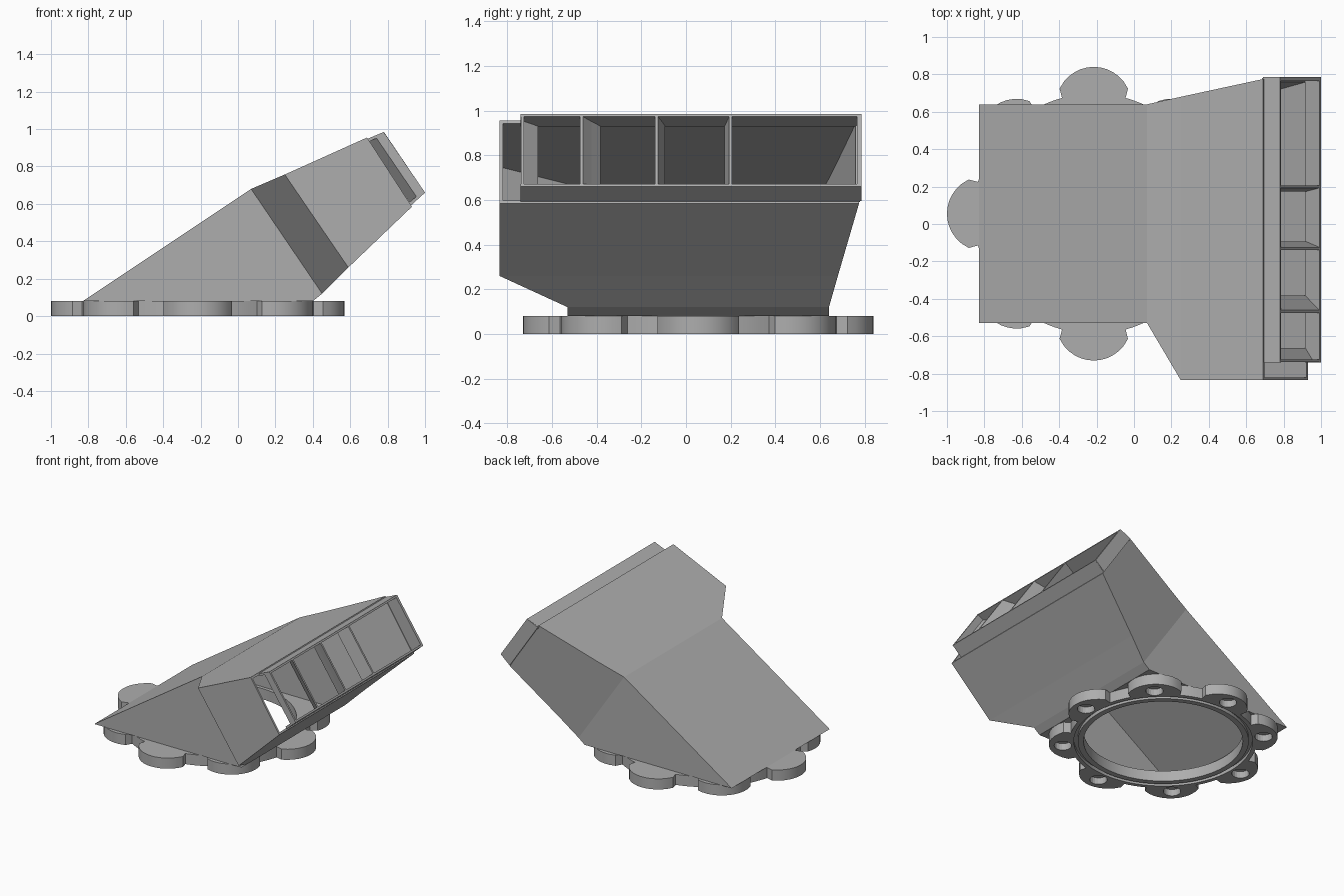
import bpy, bmesh, math

if "Cube" in bpy.data.objects:
    bpy.data.objects.remove(bpy.data.objects["Cube"])

grey = bpy.data.materials.new("plain_grey")
grey.diffuse_color = (0.42, 0.42, 0.42, 1)
grey.use_nodes = True
grey.node_tree.nodes["Principled BSDF"].inputs["Base Color"].default_value = grey.diffuse_color


def loft(name, loops, closed=False, caps=False):
    """Skin a list of equal-length point loops with quads."""
    bm = bmesh.new()
    rows = [[bm.verts.new(p) for p in loop] for loop in loops]
    n = len(rows[0])
    last = len(rows) if closed else len(rows) - 1
    for i in range(last):
        a, b = rows[i], rows[(i + 1) % len(rows)]
        for j in range(n):
            k = (j + 1) % n
            bm.faces.new((a[j], a[k], b[k], b[j]))
    if caps:
        bm.faces.new(rows[0])
        bm.faces.new(rows[-1])
    bmesh.ops.recalc_face_normals(bm, faces=bm.faces)
    mesh = bpy.data.meshes.new(name)
    bm.to_mesh(mesh)
    bm.free()
    obj = bpy.data.objects.new(name, mesh)
    bpy.context.collection.objects.link(obj)
    mesh.materials.append(grey)
    return obj


def section(top, bottom, y_front, y_back, inset=0.0):
    """Four-cornered duct section between two (x, z) points."""
    dx, dz = bottom[0] - top[0], bottom[1] - top[1]
    k = inset / math.hypot(dx, dz)
    t = (top[0] + dx * k, top[1] + dz * k)
    b = (bottom[0] - dx * k, bottom[1] - dz * k)
    f, r = y_front + min(inset, 0.015), y_back - min(inset, 0.015)
    return [(t[0], f, t[1]), (b[0], f, b[1]), (b[0], r, b[1]), (t[0], r, t[1])]


def prism(name, profile, y0, y1):
    """Extrude an (x, z) profile along y."""
    return loft(name, [[(x, y, z) for x, z in profile] for y in (y0, y1)], caps=True)


# Mounting flange: ring with eight lobes and a seal groove underneath
CX, CY, HOLE = -0.215, 0.055, 0.545
LOBE_D, LOBE_R, LOBE_A = 0.583, 0.202, 15.3
outline = []
for lobe in range(8):
    for a in (-22.5, -19, -LOBE_A - 0.05):
        outline.append((lobe * 45 + a, 0.642))
    for i in range(13):
        a = LOBE_A * (i / 6 - 1)
        s = math.radians(a)
        r = LOBE_D * math.cos(s) + math.sqrt(LOBE_R**2 - (LOBE_D * math.sin(s))**2)
        outline.append((lobe * 45 + a, r))
    for a in (LOBE_A + 0.05, 19):
        outline.append((lobe * 45 + a, 0.642))

flange_loops = []
for a, r in outline:
    c, s = math.cos(math.radians(a)), math.sin(math.radians(a))
    ring = [(HOLE, 0.08), (HOLE, 0), (0.585, 0), (0.585, 0.025),
            (0.612, 0.025), (0.612, 0), (r, 0), (r, 0.08)]
    flange_loops.append([(CX + q * c, CY + q * s, z) for q, z in ring])
flange = loft("flange", flange_loops, closed=True)

# Blind screw holes cut into the underside of the lobes
bm = bmesh.new()
for i in range(8):
    a = math.radians(i * 45)
    made = bmesh.ops.create_cone(bm, cap_ends=True, segments=20, radius1=0.06,
                                 radius2=0.06, depth=0.1)
    bmesh.ops.translate(bm, verts=made["verts"],
                        vec=(CX + 0.69 * math.cos(a), CY + 0.69 * math.sin(a), 0.0))
mesh = bpy.data.meshes.new("screw_hole_cutter")
bm.to_mesh(mesh)
bm.free()
mesh.materials.append(grey)
cutter = bpy.data.objects.new("screw_hole_cutter", mesh)
bpy.context.collection.objects.link(cutter)
cutter.hide_render = True
cutter.hide_viewport = True
cut = flange.modifiers.new("screw_holes", "BOOLEAN")
cut.object, cut.operation, cut.solver = cutter, "DIFFERENCE", "EXACT"

# Hollow duct: base, bend, widened front, mouth
stations = [((-0.83, 0.08), (0.40, 0.08), -0.53, 0.64, 0.027),
            ((0.07, 0.68), (0.45, 0.12), -0.53, 0.64, 0.015),
            ((0.25, 0.757), (0.59, 0.26), -0.835, 0.68, 0.015),
            ((0.69, 0.955), (0.93, 0.585), -0.835, 0.775, 0.015)]
outer = [section(*s[:4]) for s in stations]
inner = [section(*s) for s in stations]
loft("duct", outer + inner[::-1], closed=True)

# Floor of the duct with the round opening
x0, x1 = inner[0][0][0], inner[0][1][0]
y0, y1 = inner[0][0][1], inner[0][2][1]
circle, square = [], []
for i in range(96):
    a = math.tau * i / 96
    c, s = math.cos(a), math.sin(a)
    m = max(abs(c), abs(s))
    circle.append((CX + HOLE * c, CY + HOLE * s, 0.08))
    square.append(((x0 + x1) / 2 + (x1 - x0) / 2 * c / m,
                   (y0 + y1) / 2 + (y1 - y0) / 2 * s / m, 0.08))
loft("duct_floor", [circle, square])

# Outlet lip: top, bottom and rear plates
prism("lip_top", [(0.685, 0.945), (0.78, 0.985), (0.787, 0.973), (0.695, 0.93)], -0.74, 0.78)
prism("lip_bottom", [(0.925, 0.592), (1.0, 0.66), (0.992, 0.672), (0.915, 0.607)], -0.74, 0.78)
prism("lip_rear", [(0.69, 0.945), (0.78, 0.985), (1.0, 0.66), (0.925, 0.595)], 0.765, 0.785)

# Guide vanes: y at the inner end, halfway and at the outlet
for i, ys in enumerate([(-0.67, -0.732, -0.732), (-0.39, -0.43, -0.468),
                        (-0.10, -0.115, -0.132), (0.18, 0.19, 0.2)]):
    ends = [((0.69, 0.94), (0.922, 0.6)), ((0.735, 0.96), (0.96, 0.63)),
            ((0.78, 0.983), (0.999, 0.662))]
    loft(f"guide_vane_{i + 1}",
         [section(t, b, y - 0.007, y + 0.007) for (t, b), y in zip(ends, ys)], caps=True)

# Smooth the round edges of the flange only
bpy.ops.object.select_all(action="DESELECT")
flange.select_set(True)
bpy.context.view_layer.objects.active = flange
bpy.ops.object.shade_smooth_by_angle(angle=math.radians(30))
